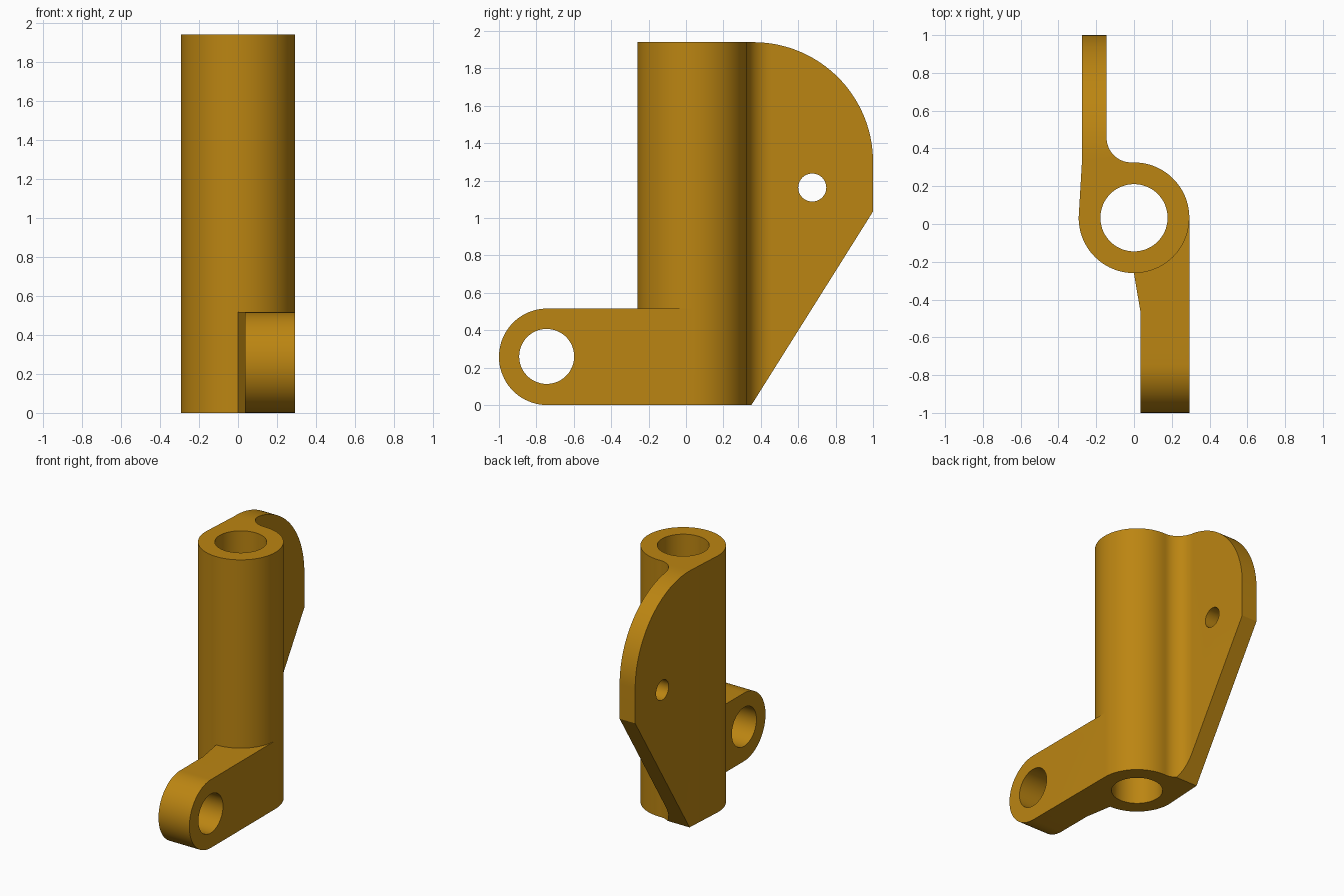
import bpy, bmesh
from math import cos, sin, radians

if "Cube" in bpy.data.objects:
    bpy.data.objects.remove(bpy.data.objects["Cube"])

R, CY, HEIGHT = 0.293, 0.033, 1.94      # tube radius, tube centre y, overall height
mat = bpy.data.materials.new("ochre")
mat.diffuse_color = (0.50, 0.235, 0.006, 1)
mat.use_nodes = True
mat.node_tree.nodes["Principled BSDF"].inputs["Base Color"].default_value = mat.diffuse_color


def arc(cx, cy, r, a0, a1, n):
    return [(cx + r * cos(radians(a0 + (a1 - a0) * i / n)),
             cy + r * sin(radians(a0 + (a1 - a0) * i / n))) for i in range(n + 1)]


def prism(name, pts, lo, hi, axis):
    """Extrude a closed outline along z (outline is x, y) or along x (outline is y, z)."""
    bm = bmesh.new()
    place = (lambda p, d: (p[0], p[1], d)) if axis == "z" else (lambda p, d: (d, p[0], p[1]))
    face = bm.faces.new([bm.verts.new(place(p, lo)) for p in pts])
    moved = bmesh.ops.extrude_face_region(bm, geom=[face])["geom"]
    offset = (0, 0, hi - lo) if axis == "z" else (hi - lo, 0, 0)
    bmesh.ops.translate(bm, verts=[g for g in moved if isinstance(g, bmesh.types.BMVert)], vec=offset)
    bmesh.ops.recalc_face_normals(bm, faces=bm.faces)
    mesh = bpy.data.meshes.new(name)
    bm.to_mesh(mesh)
    bm.free()
    mesh.materials.append(mat)
    ob = bpy.data.objects.new(name, mesh)
    bpy.context.collection.objects.link(ob)
    return ob


def combine(target, tool, operation):
    mod = target.modifiers.new(operation, "BOOLEAN")
    mod.object, mod.operation, mod.solver = tool, operation, "EXACT"
    bpy.context.view_layer.objects.active = target
    bpy.ops.object.modifier_apply(modifier=mod.name)
    bpy.data.objects.remove(tool)


# Tube and back fin share one plan outline with a concave fillet
plan = arc(0, CY, R, 180, 450, 72)
plan += arc(-0.015, 0.456, 0.13, 270, 180, 20)
plan += [(-0.145, 1.0), (-0.275, 1.0), (-0.275, 0.34)]
bracket = prism("hinge_bracket", plan, 0, HEIGHT + 0.2, "z")

# Side outline: rounded fin top and slanted lower edge
side = [(-0.5, -0.1), (0.287, -0.1), (1.0, 1.035)]
side += arc(0.36, HEIGHT - 0.64, 0.64, 0, 90, 36) + [(-0.5, HEIGHT)]
combine(bracket, prism("side_outline", side, -0.6, 0.6, "x"), "INTERSECT")

# Front lug: tapered plan, rounded nose
lug_plan = [(R, CY), (0.05, CY), (0.0, -0.2), (0.0, -0.262),
            (0.035, -0.47), (0.035, -1.1), (R, -1.1)]
lug = prism("lug", lug_plan, -0.1, 0.7, "z")
lug_side = arc(-0.742, 0.258, 0.258, 90, 270, 40) + [(0.2, 0.0), (0.2, 0.516)]
combine(lug, prism("lug_outline", lug_side, -0.6, 0.6, "x"), "INTERSECT")
combine(bracket, lug, "UNION")

# Tube bore, lug eye and fin pin hole
combine(bracket, prism("bore", arc(0, CY, 0.178, 0, 355, 71), -0.2, 2.3, "z"), "DIFFERENCE")
combine(bracket, prism("lug_eye", arc(-0.745, 0.26, 0.147, 0, 354, 59), -0.6, 0.6, "x"), "DIFFERENCE")
combine(bracket, prism("pin_hole", arc(0.675, 1.163, 0.075, 0, 352.5, 47), -0.6, 0.6, "x"), "DIFFERENCE")

# Smooth curved walls, keep edges crisp
bpy.ops.object.select_all(action="DESELECT")
bracket.select_set(True)
bpy.context.view_layer.objects.active = bracket
bpy.ops.object.shade_smooth_by_angle(angle=radians(20))
